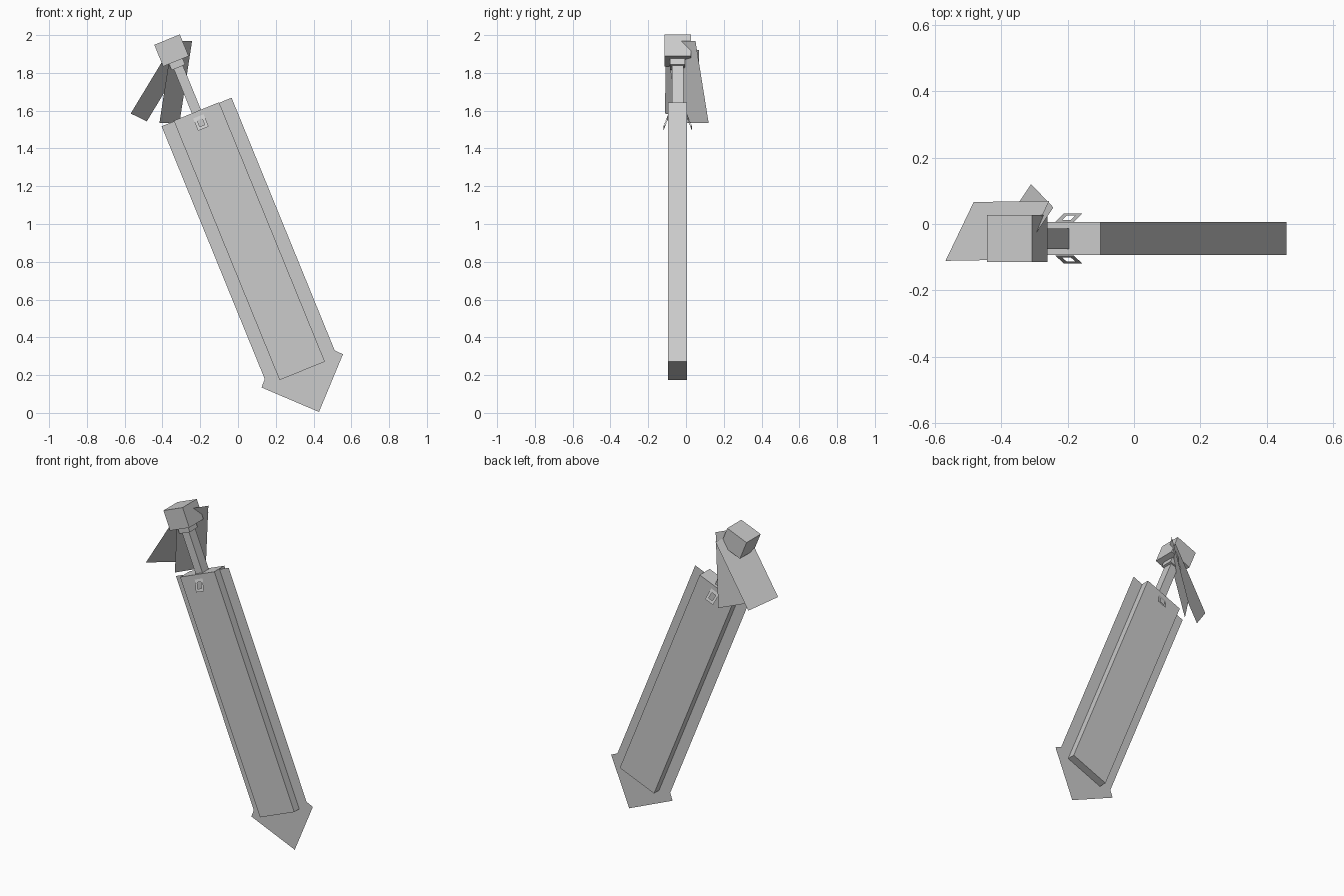
import bpy, math
from mathutils import Matrix, Vector

cube = bpy.data.objects.get("Cube")
if cube:
    bpy.data.objects.remove(cube, do_unlink=True)

# Single flat grey
grey = bpy.data.materials.new("plain_grey")
grey.use_nodes = True
colour = (0.6, 0.6, 0.6, 1)
grey.diffuse_color = colour
grey.node_tree.nodes["Principled BSDF"].inputs["Base Color"].default_value = colour

# Weapon frame: origin at the scabbard foot, local z along the leaning axis
MID = -0.044
LEAN = Matrix.Translation((0.34, MID, 0.2225)) @ Matrix.Rotation(math.radians(-22.2), 4, 'Y')


def add_mesh(name, verts, faces, matrix=Matrix()):
    mesh = bpy.data.meshes.new(name)
    mesh.from_pydata([matrix @ Vector(v) for v in verts], [], faces)
    mesh.materials.append(grey)
    obj = bpy.data.objects.new(name, mesh)
    bpy.context.collection.objects.link(obj)
    return obj


def add_box(name, width, depth, low, high):
    """Box centred on the leaning axis between two heights."""
    bpy.ops.mesh.primitive_cube_add(size=1)
    obj = bpy.context.object
    obj.name = name
    size = Matrix.Diagonal((width, depth, high - low, 1))
    obj.data.transform(LEAN @ Matrix.Translation((0, 0, (low + high) / 2)) @ size)
    obj.data.materials.append(grey)
    return obj


# Solid parts stacked along the axis
add_box("core_block", 0.259, 0.1, 0, 1.483)
add_box("handle", 0.052, 0.062, 1.48, 1.735)
add_box("collar", 0.078, 0.08, 1.735, 1.772)
add_box("pommel", 0.146, 0.141, 1.77, 1.894)

# Flat blade with a barbed point
half = [(0.2, 1.48), (0.2, 0.035), (0.233, 0)]
outline = half + [(0, -0.235)] + [(-x, z) for x, z in reversed(half)]
add_mesh("blade", [(x, 0, z) for x, z in outline], [range(len(outline))], LEAN)


# Sloping square buckles, one on each broad side
def add_buckle(name, side):
    def ring(w, h):
        return [(x * w, side * (0.063 - z * h * 0.36), 1.42 + z * h)
                for x, z in ((-1, -1), (1, -1), (1, 1), (-1, 1))]
    faces = [(i, (i + 1) % 4, 4 + (i + 1) % 4, 4 + i) for i in range(4)]
    if side > 0:
        faces = [f[::-1] for f in faces]
    add_mesh(name, ring(0.03, 0.035) + ring(0.014, 0.018), faces, LEAN)


add_buckle("front_buckle", -1)
add_buckle("back_buckle", 1)


# Two cloth ribbons hanging from the pommel
def add_ribbon(name, corner, along, across):
    c, a, w = Vector(corner), Vector(along), Vector(across)
    add_mesh(name, [c, c + w, c + w + a, c + a], [(0, 1, 2, 3)])


add_ribbon("outer_ribbon", (-0.255, 0.07, 1.92), (-0.228, -0.004, -0.377), (-0.085, -0.177, 0.042))
add_ribbon("inner_ribbon", (-0.243, 0.05, 1.97), (-0.067, 0.07, -0.436), (-0.106, -0.158, 0))
